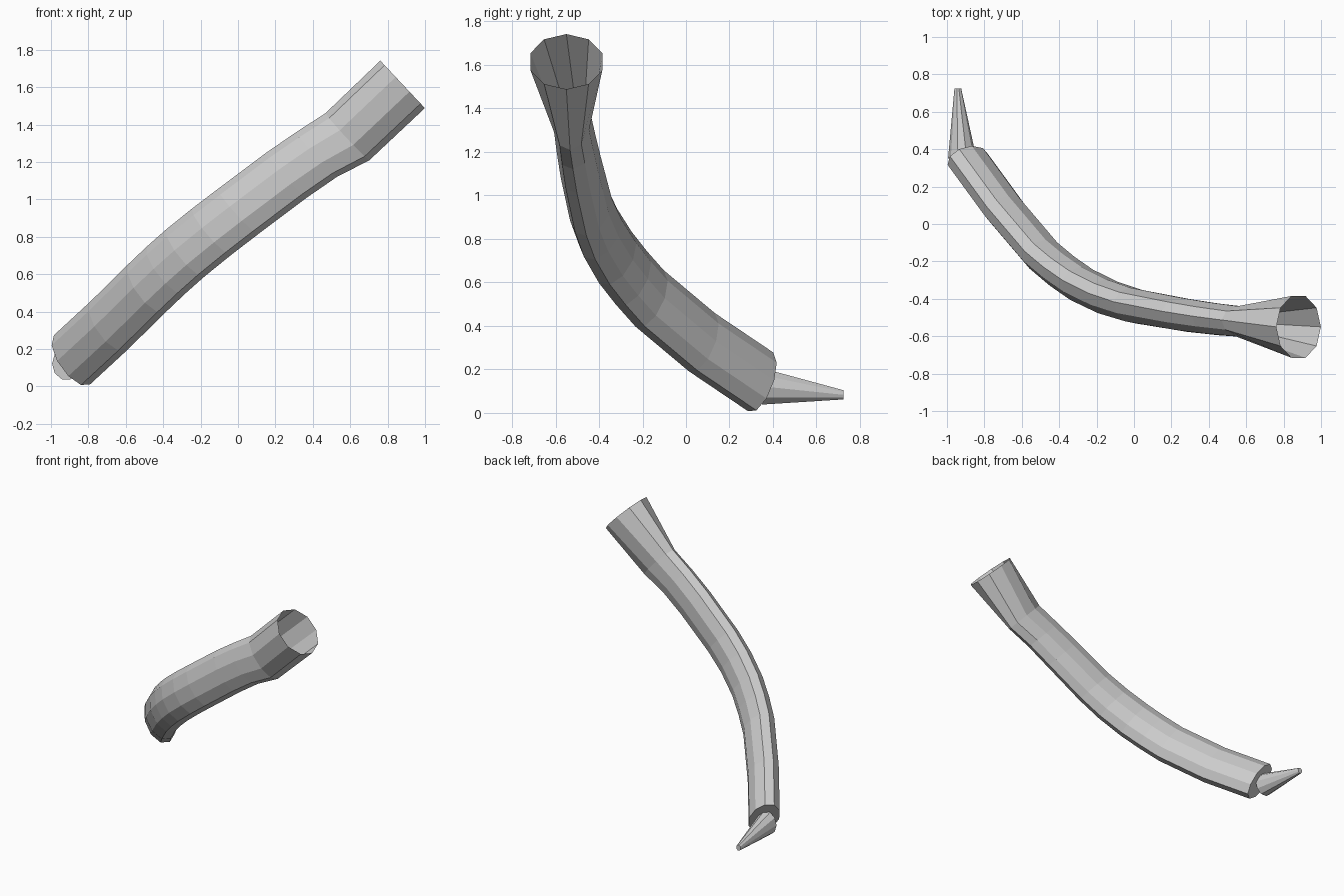
import bpy
import bmesh
import math
from mathutils import Vector

if "Cube" in bpy.data.objects:
    bpy.data.objects.remove(bpy.data.objects["Cube"])

SIDES = 10
MAJOR = Vector((-0.685, 0, 0.729)).normalized()  # wide axis, normal to the bend plane


def loft(name, rings, cap_start=False, cap_end=False):
    """Skin a list of rings of points into one flat-faced object."""
    bm = bmesh.new()
    loops = [[bm.verts.new(p) for p in ring] for ring in rings]
    for a, b in zip(loops, loops[1:]):
        for i in range(SIDES):
            j = (i + 1) % SIDES
            bm.faces.new((a[i], a[j], b[j], b[i]))
    if cap_start:
        bm.faces.new(loops[0][::-1])
    if cap_end:
        bm.faces.new(loops[-1])
    bmesh.ops.recalc_face_normals(bm, faces=bm.faces)
    mesh = bpy.data.meshes.new(name)
    bm.to_mesh(mesh)
    bm.free()
    obj = bpy.data.objects.new(name, mesh)
    bpy.context.collection.objects.link(obj)
    return obj


def ellipse(center, u, v):
    angles = [math.tau * i / SIDES for i in range(SIDES)]
    return [center + u * math.cos(t) + v * math.sin(t) for t in angles]


# Curved tube: centre line from the flared end to the spike end
path = [Vector(p) for p in (
    (0.585, -0.523, 1.335), (0.42, -0.506, 1.24), (0.26, -0.484, 1.13),
    (0.00, -0.437, 0.935), (-0.14, -0.393, 0.828), (-0.28, -0.325, 0.715),
    (-0.385, -0.252, 0.622), (-0.485, -0.168, 0.527), (-0.69, 0.073, 0.325),
    (-0.887, 0.343, 0.143))]
tube = []
for i, p in enumerate(path):
    f = i / (len(path) - 1)
    tangent = path[min(i + 1, len(path) - 1)] - path[max(i - 1, 0)]
    minor = tangent.cross(MAJOR).normalized()
    skew = 0.010 + 0.017 * min(1, 2 * f)
    width = 0.085 + 0.017 * min(1, 2 * f)
    length = 0.172 if i == 0 else 0.162
    tube.append(ellipse(p, MAJOR * length + minor * skew, minor * width))
loft("curved_tube", tube, cap_end=True)

# Flared open socket, from the tube's oval end to a round rim
rim = ellipse(Vector((0.88, -0.55, 1.615)), MAJOR * 0.174, Vector((0, 0.174, 0)))
loft("flared_socket", [rim, tube[0]])

# Tapered spike at the lower end
X, Z = Vector((1, 0, 0)), Vector((0, 0, 1))
base = ellipse(Vector((-0.918, 0.35, 0.122)), X * 0.076, Z * 0.088)
tip = ellipse(Vector((-0.942, 0.725, 0.083)), X * 0.018, Z * 0.022)
loft("spike", [base, tip], cap_start=True, cap_end=True)
